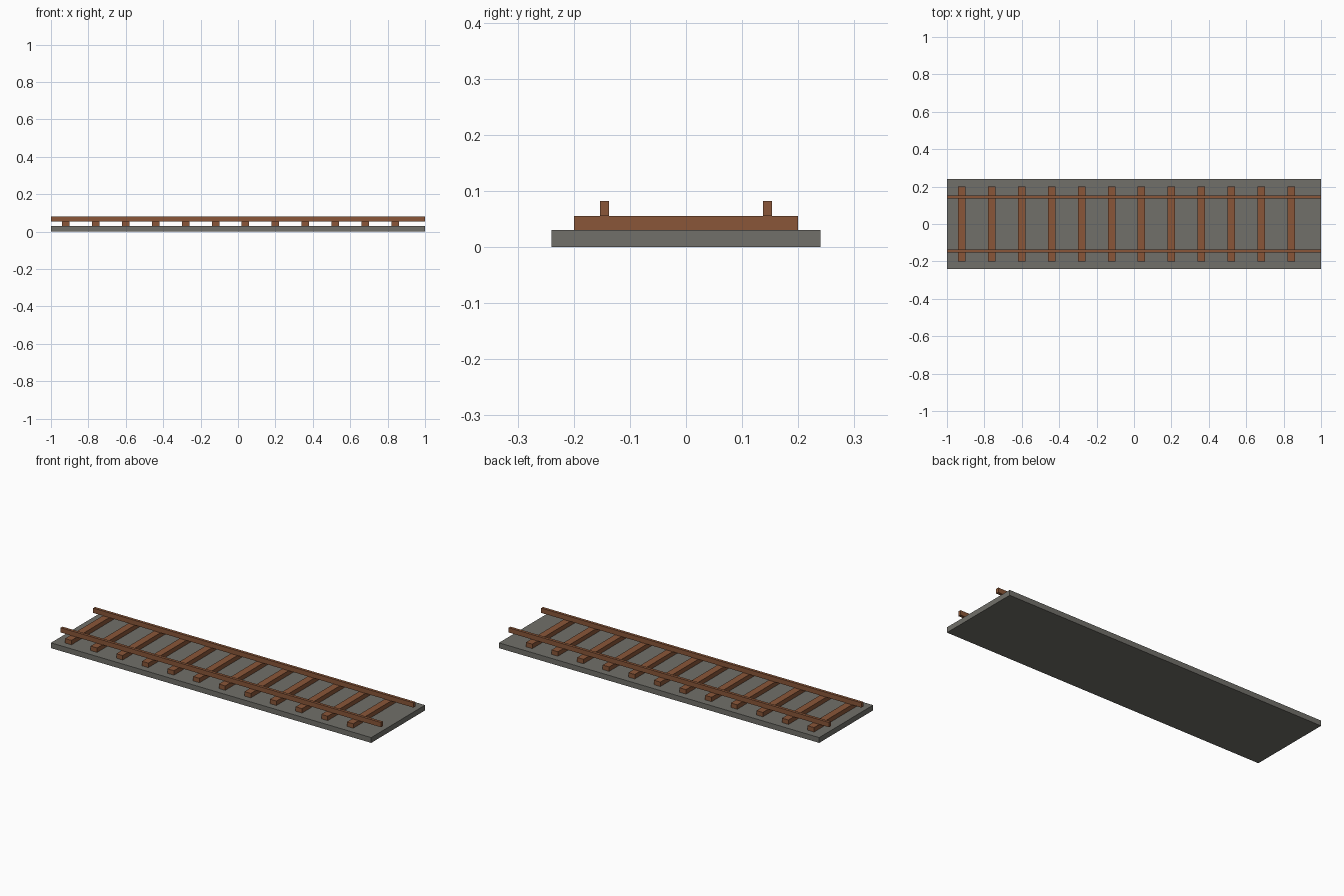
import bpy

if "Cube" in bpy.data.objects:
    bpy.data.objects.remove(bpy.data.objects["Cube"])


def material(name, rgb):
    m = bpy.data.materials.new(name)
    m.diffuse_color = (*[(c / 255) ** 2.2 for c in rgb], 1)
    m.use_nodes = True
    m.node_tree.nodes["Principled BSDF"].inputs["Base Color"].default_value = m.diffuse_color
    return m


gravel = material("gravel grey", (112, 111, 105))
brown = material("rusty brown", (136, 87, 59))


def box(name, x, y, z, mat):
    """Box from (min, max) ranges on each axis."""
    bpy.ops.mesh.primitive_cube_add(size=1, location=[sum(r) / 2 for r in (x, y, z)])
    ob = bpy.context.object
    ob.name = name
    ob.scale = [r[1] - r[0] for r in (x, y, z)]
    bpy.ops.object.transform_apply(location=False, rotation=False, scale=True)
    ob.data.materials.append(mat)
    return ob


# Ballast slab
box("track_bed", (-1, 1), (-0.24, 0.24), (0, 0.03), gravel)

# Cross ties, slightly offset along the track
for i in range(12):
    cx = -0.92 + 0.16 * i
    box(f"sleeper_{i + 1}", (cx - 0.02, cx + 0.02), (-0.2, 0.2), (0.03, 0.055), brown)

# Two rails
for name, cy in (("front_rail", -0.145), ("back_rail", 0.145)):
    box(name, (-1, 1), (cy - 0.008, cy + 0.008), (0.055, 0.082), brown)
